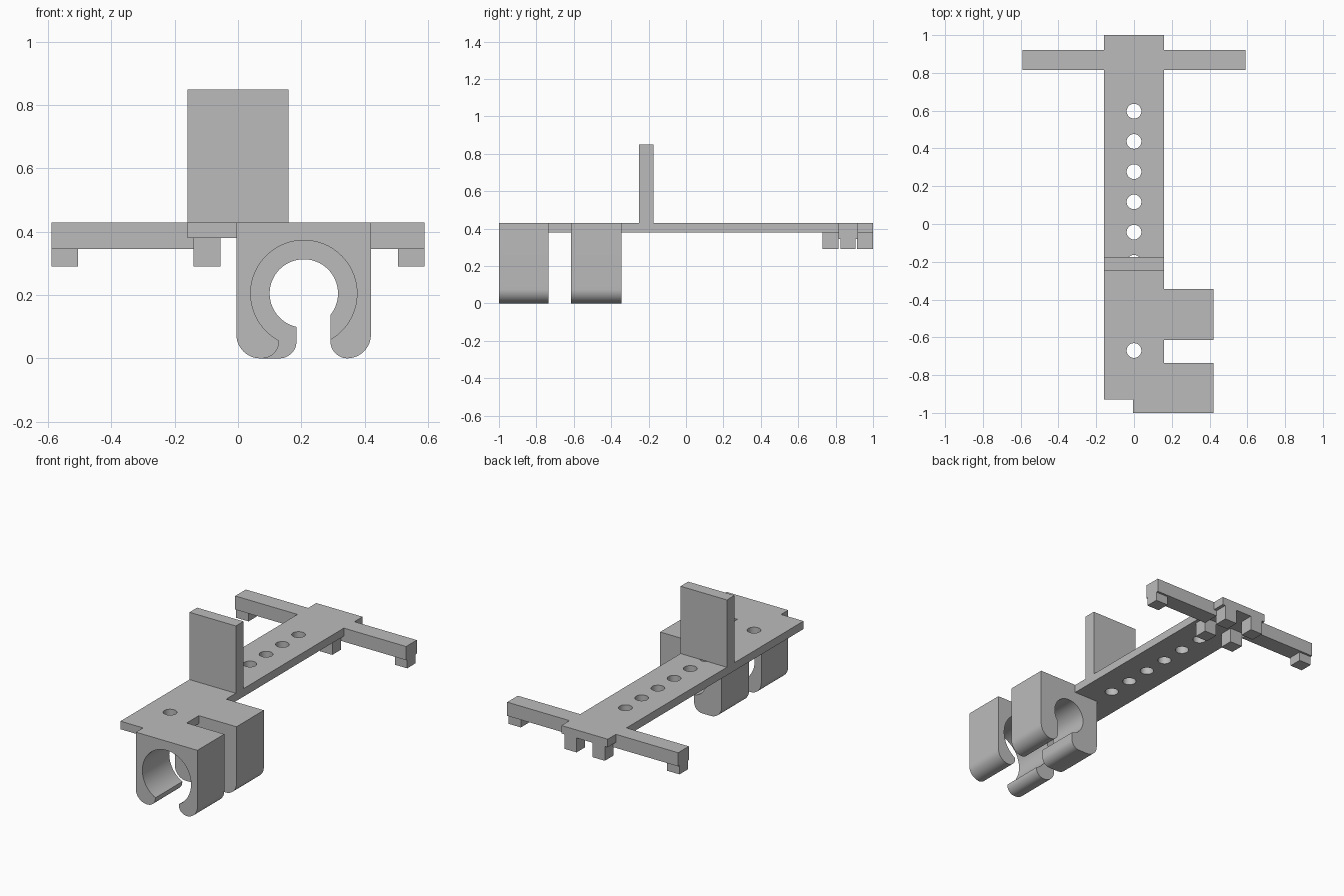
import bpy
import bmesh
from math import sin, cos, acos, pi
from mathutils import Matrix, Vector

cube = bpy.data.objects.get("Cube")
if cube:
    bpy.data.objects.remove(cube, do_unlink=True)

GREY = (0.5, 0.5, 0.5, 1.0)
grey = bpy.data.materials.new("plain grey")
grey.use_nodes = True
grey.diffuse_color = GREY
grey.node_tree.nodes["Principled BSDF"].inputs["Base Color"].default_value = GREY


def finish(name, bm, smooth=False):
    """Turn a bmesh into a named grey object."""
    bmesh.ops.recalc_face_normals(bm, faces=bm.faces)
    mesh = bpy.data.meshes.new(name)
    bm.to_mesh(mesh)
    bm.free()
    mesh.materials.append(grey)
    obj = bpy.data.objects.new(name, mesh)
    bpy.context.collection.objects.link(obj)
    bpy.ops.object.select_all(action="DESELECT")
    obj.select_set(True)
    bpy.context.view_layer.objects.active = obj
    if smooth:
        bpy.ops.object.shade_smooth_by_angle(angle=pi / 6)
    return obj


def box(name, x, y, z):
    """Box from (min, max) ranges."""
    bm = bmesh.new()
    bmesh.ops.create_cube(bm, size=1)
    for v in bm.verts:
        v.co = [r[0] if c < 0 else r[1] for c, r in zip(v.co, (x, y, z))]
    return finish(name, bm)


def arc(cx, cz, r, a0, a1, steps):
    return [(cx + r * cos(a0 + (a1 - a0) * i / steps),
             cz + r * sin(a0 + (a1 - a0) * i / steps)) for i in range(steps + 1)]


def clip(name, y0, y1, bore, gap_left, gap_right):
    """Block with an open round bore and rounded leg tips, extruded along y."""
    left, right, top = -0.005, 0.42, 0.43
    cx, cz = 0.208, 0.205
    outer, inner = 0.075, 0.054
    a_right = -acos((gap_right - cx) / bore)
    a_left = -acos((gap_left - cx) / bore)
    pts = [(left, top)]
    pts += arc(left + outer, outer, outer, pi, 1.5 * pi, 12)
    pts += arc(gap_left - inner, inner, inner, -pi / 2, 0, 12)
    pts += arc(cx, cz, bore, a_left + 2 * pi, a_right, 64)
    pts += arc(gap_right + inner, inner, inner, pi, 1.5 * pi, 12)
    pts += arc(right - outer, outer, outer, -pi / 2, 0, 12)
    pts += [(right, top)]
    bm = bmesh.new()
    face = bm.faces.new([bm.verts.new((x, y0, z)) for x, z in pts])
    ext = bmesh.ops.extrude_face_region(bm, geom=[face])
    moved = [v for v in ext["geom"] if isinstance(v, bmesh.types.BMVert)]
    bmesh.ops.translate(bm, verts=moved, vec=Vector((0, y1 - y0, 0)))
    return finish(name, bm, smooth=True)


# Long base plate with a row of round holes
plate = box("base_plate", (-0.16, 0.16), (-0.93, 1.0), (0.38, 0.43))
bm = bmesh.new()
for y in [0.597 - 0.16 * i for i in range(6)] + [-0.67]:
    bmesh.ops.create_cone(bm, cap_ends=True, segments=40, radius1=0.039, radius2=0.039,
                          depth=0.2, matrix=Matrix.Translation((0, y, 0.405)))
cutter = finish("hole_cutter", bm)
cutter.hide_render = True
holes = plate.modifiers.new("holes", "BOOLEAN")
holes.operation = "DIFFERENCE"
holes.solver = "EXACT"
holes.object = cutter
bpy.ops.object.select_all(action="DESELECT")
plate.select_set(True)
bpy.context.view_layer.objects.active = plate
bpy.ops.object.modifier_apply(modifier=holes.name)
bpy.data.objects.remove(cutter, do_unlink=True)
bpy.ops.object.shade_smooth_by_angle(angle=pi / 6)

# Upright stop wall
box("upright_wall", (-0.16, 0.16), (-0.25, -0.175), (0.43, 0.85))

# Open clips hanging beside the front of the plate
clip("front_clip", -1.0, -0.735, 0.168, 0.13, 0.292)
clip("rear_clip", -0.615, -0.345, 0.108, 0.185, 0.292)

# Cross arms, end feet and the four pegs under the plate
for side, s in (("left", 1), ("right", -1)):
    def span(a, b):
        return tuple(sorted((s * a, s * b)))
    box(side + "_arm", span(0.14, 0.59), (0.815, 0.92), (0.345, 0.43))
    box(side + "_arm_foot", span(0.505, 0.59), (0.825, 0.907), (0.29, 0.345))
    box(side + "_inner_peg", span(0.055, 0.14), (0.73, 0.815), (0.29, 0.38))
    box(side + "_end_peg", span(0.055, 0.14), (0.915, 1.0), (0.29, 0.38))
